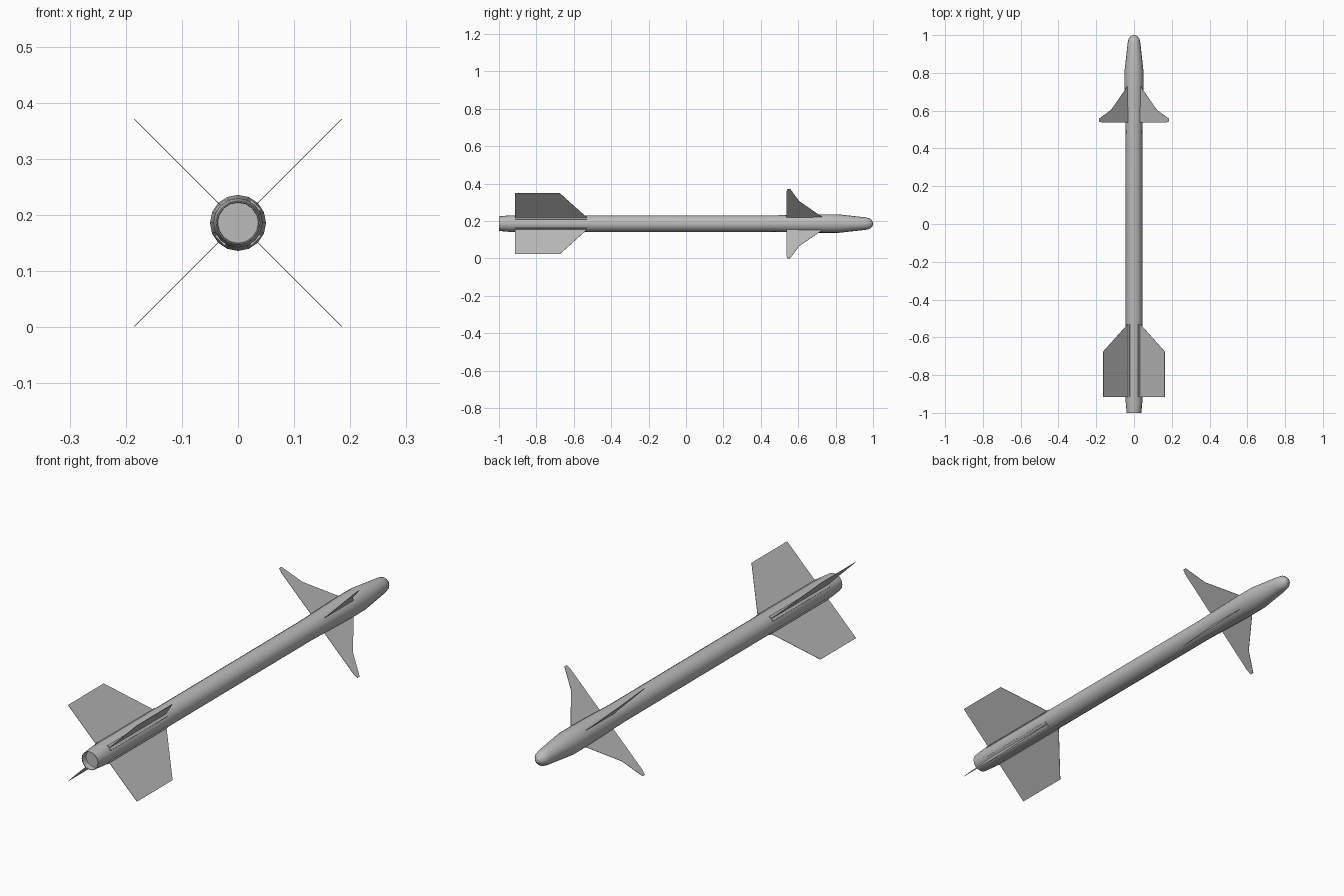
import bpy, bmesh, math
from mathutils import Matrix

cube = bpy.data.objects.get("Cube")
if cube:
    bpy.data.objects.remove(cube)

AXIS_Z = 0.186
SIDES = 16

grey = bpy.data.materials.new("plain grey")
grey.use_nodes = True
colour = (0.5, 0.5, 0.5, 1)
grey.diffuse_color = colour
grey.node_tree.nodes["Principled BSDF"].inputs["Base Color"].default_value = colour


def finish(name, bm, smooth=False):
    bmesh.ops.recalc_face_normals(bm, faces=bm.faces)
    mesh = bpy.data.meshes.new(name)
    bm.to_mesh(mesh)
    bm.free()
    mesh.materials.append(grey)
    obj = bpy.data.objects.new(name, mesh)
    bpy.context.collection.objects.link(obj)
    if smooth:
        bpy.ops.object.select_all(action="DESELECT")
        obj.select_set(True)
        bpy.context.view_layer.objects.active = obj
        bpy.ops.object.shade_smooth_by_angle(angle=math.radians(30))
    return obj


def lathe(name, profile):
    """Turn (y, radius) pairs about the long axis and cap both ends."""
    bm = bmesh.new()
    rings = []
    for y, r in profile:
        angles = [2 * math.pi * i / SIDES for i in range(SIDES)]
        rings.append([bm.verts.new((r * math.cos(a), y, AXIS_Z + r * math.sin(a)))
                      for a in angles])
    for a, b in zip(rings, rings[1:]):
        for i in range(SIDES):
            j = (i + 1) % SIDES
            bm.faces.new((a[i], a[j], b[j], b[i]))
    bm.faces.new(rings[0])
    bm.faces.new(rings[-1])
    return finish(name, bm, smooth=True)


def radial_plate(name, outline, thickness, angle):
    """Extrude a (y, radius) outline and turn it around the long axis."""
    bm = bmesh.new()
    face = bm.faces.new([bm.verts.new((r, y, -thickness / 2)) for y, r in outline])
    new = bmesh.ops.extrude_face_region(bm, geom=[face])["geom"]
    bmesh.ops.translate(bm, vec=(0, 0, thickness),
                        verts=[v for v in new if isinstance(v, bmesh.types.BMVert)])
    bm.transform(Matrix.Translation((0, 0, AXIS_Z)) @ Matrix.Rotation(angle, 4, "Y"))
    return finish(name, bm)


# Body tube with recessed nozzle, swollen forward section and rounded nose
lathe("body", [(-0.975, 0.036), (-1, 0.037), (-1, 0.039), (-0.945, 0.044),
               (0.46, 0.044), (0.72, 0.05), (0.81, 0.05), (0.955, 0.034),
               (0.98, 0.029), (0.993, 0.019), (1, 0.007)])

# Fins and root rails, four of each in an X layout
R2 = math.sqrt(2)
tail = [(-0.53, 0.03), (-0.53, 0.047), (-0.675, 0.163 * R2),
        (-0.915, 0.163 * R2), (-0.915, 0.03)]
nose = [(0.73, 0.03), (0.73, 0.048), (0.605, 0.12 * R2), (0.557, 0.185 * R2),
        (0.542, 0.185 * R2), (0.537, 0.17 * R2), (0.537, 0.03)]
rail = [(-0.53, 0.03), (-0.53, 0.046), (-0.915, 0.046), (-0.915, 0.03)]
for i, side in enumerate(("lower_left", "lower_right", "upper_right", "upper_left")):
    turn = math.radians(45 + 90 * i)
    radial_plate("tail_fin_" + side, tail, 0.0015, turn)
    radial_plate("front_fin_" + side, nose, 0.0015, turn)
    radial_plate("fin_rail_" + side, rail, 0.024, turn)
